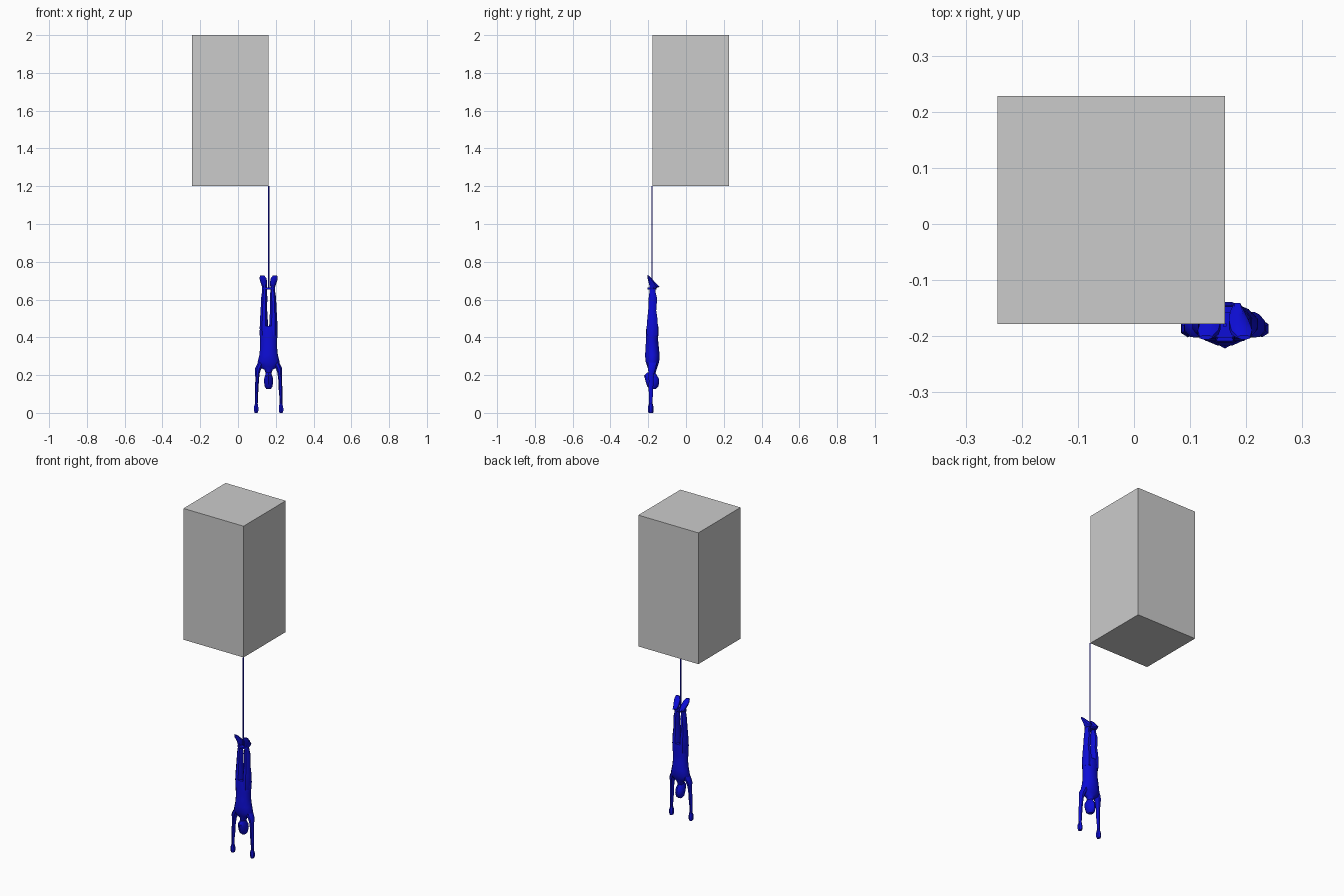
import bpy, bmesh, math

CX, CY = 0.162, -0.18   # hanging axis at the block's front right corner


def material(name, rgb):
    m = bpy.data.materials.new(name)
    m.diffuse_color = (*rgb, 1)
    return m


BLUE = material("blue", (0.004, 0.004, 0.68))
GREY = material("grey", (0.6, 0.6, 0.6))


def finish(bm, name, mat, smooth=True):
    bmesh.ops.recalc_face_normals(bm, faces=bm.faces)
    me = bpy.data.meshes.new(name)
    bm.to_mesh(me)
    bm.free()
    me.materials.append(mat)
    ob = bpy.data.objects.new(name, me)
    bpy.context.collection.objects.link(ob)
    if smooth:
        bpy.ops.object.select_all(action='DESELECT')
        ob.select_set(True)
        bpy.context.view_layer.objects.active = ob
        bpy.ops.object.shade_smooth_by_angle(angle=math.radians(40))
    return ob


def loft(name, rings, sides=10, side=1):
    """Rings of (z, x offset, half width, front y, back y), bottom to top."""
    bm = bmesh.new()
    loops = []
    for z, dx, rx, y0, y1 in rings:
        loop = []
        for i in range(sides):
            a = 2 * math.pi * (i + 0.5) / sides
            loop.append(bm.verts.new((CX + side * (dx + rx * math.cos(a)),
                                      (y0 + y1) / 2 + (y1 - y0) / 2 * math.sin(a), z)))
        loops.append(loop)
    for a, b in zip(loops, loops[1:]):
        for i in range(sides):
            j = (i + 1) % sides
            bm.faces.new((a[i], a[j], b[j], b[i]))
    bm.faces.new(loops[0])
    bm.faces.new(loops[-1])
    return finish(bm, name, BLUE)


# Tall plain block
bm = bmesh.new()
bmesh.ops.create_cube(bm, size=1)
for v in bm.verts:
    v.co = (-0.0405 + v.co.x * 0.405, 0.025 + v.co.y * 0.406, 1.6 + v.co.z * 0.8)
finish(bm, "block", GREY, smooth=False)

# Rope and the binding round the ankles
loft("rope", [(0.655, 0, 0.004, CY - 0.004, CY + 0.004),
              (1.2, 0, 0.004, CY - 0.004, CY + 0.004)], 8)
loft("ankle_binding", [(0.654, 0, 0.036, -0.204, -0.156),
                       (0.664, 0, 0.036, -0.204, -0.156)], 12)

# Torso from neck to hips
loft("torso", [(0.205, 0, 0.014, -0.196, -0.162),
               (0.228, 0, 0.022, -0.200, -0.156),
               (0.245, 0, 0.055, -0.206, -0.150),
               (0.270, 0, 0.060, -0.215, -0.141),
               (0.305, 0, 0.051, -0.218, -0.138),
               (0.350, 0, 0.046, -0.215, -0.143),
               (0.390, 0, 0.047, -0.213, -0.147),
               (0.430, 0, 0.050, -0.213, -0.144),
               (0.460, 0, 0.045, -0.210, -0.146)], 12)

# Upside-down head
loft("head", [(0.126, 0, 0.012, -0.190, -0.162),
              (0.138, 0, 0.021, -0.205, -0.147),
              (0.160, 0, 0.025, -0.212, -0.142),
              (0.180, 0, 0.025, -0.217, -0.143),
              (0.197, 0, 0.020, -0.222, -0.153),
              (0.213, 0, 0.014, -0.207, -0.162)], 10)

for side, label in ((-1, "left"), (1, "right")):
    # Arm with the shoulder blending into the torso
    loft(label + "_arm", [(0.045, 0.065, 0.008, -0.195, -0.177),
                          (0.090, 0.065, 0.009, -0.197, -0.175),
                          (0.130, 0.063, 0.011, -0.199, -0.173),
                          (0.170, 0.061, 0.010, -0.198, -0.171),
                          (0.210, 0.059, 0.013, -0.200, -0.167),
                          (0.235, 0.055, 0.018, -0.203, -0.160),
                          (0.255, 0.046, 0.018, -0.204, -0.155),
                          (0.285, 0.036, 0.012, -0.200, -0.155)], 8, side)
    # Hand as a small blunt mitten
    loft(label + "_hand", [(0.0, 0.066, 0.009, -0.198, -0.174),
                           (0.012, 0.066, 0.014, -0.202, -0.171),
                           (0.032, 0.066, 0.013, -0.202, -0.172),
                           (0.050, 0.065, 0.008, -0.195, -0.177)], 6, side)
    # Leg from hip to ankle
    loft(label + "_leg", [(0.410, 0.024, 0.023, -0.210, -0.147),
                          (0.450, 0.025, 0.024, -0.211, -0.146),
                          (0.500, 0.025, 0.022, -0.207, -0.149),
                          (0.540, 0.025, 0.019, -0.202, -0.156),
                          (0.580, 0.024, 0.018, -0.200, -0.153),
                          (0.610, 0.023, 0.018, -0.199, -0.152),
                          (0.640, 0.022, 0.014, -0.195, -0.160),
                          (0.668, 0.021, 0.012, -0.194, -0.163)], 8, side)
    # Foot with pointed toes and a slanted sole
    loft(label + "_foot", [(0.658, 0.021, 0.012, -0.194, -0.160),
                           (0.668, 0.022, 0.014, -0.195, -0.139),
                           (0.690, 0.025, 0.019, -0.199, -0.160),
                           (0.712, 0.030, 0.020, -0.204, -0.182),
                           (0.728, 0.034, 0.012, -0.206, -0.198)], 8, side)
